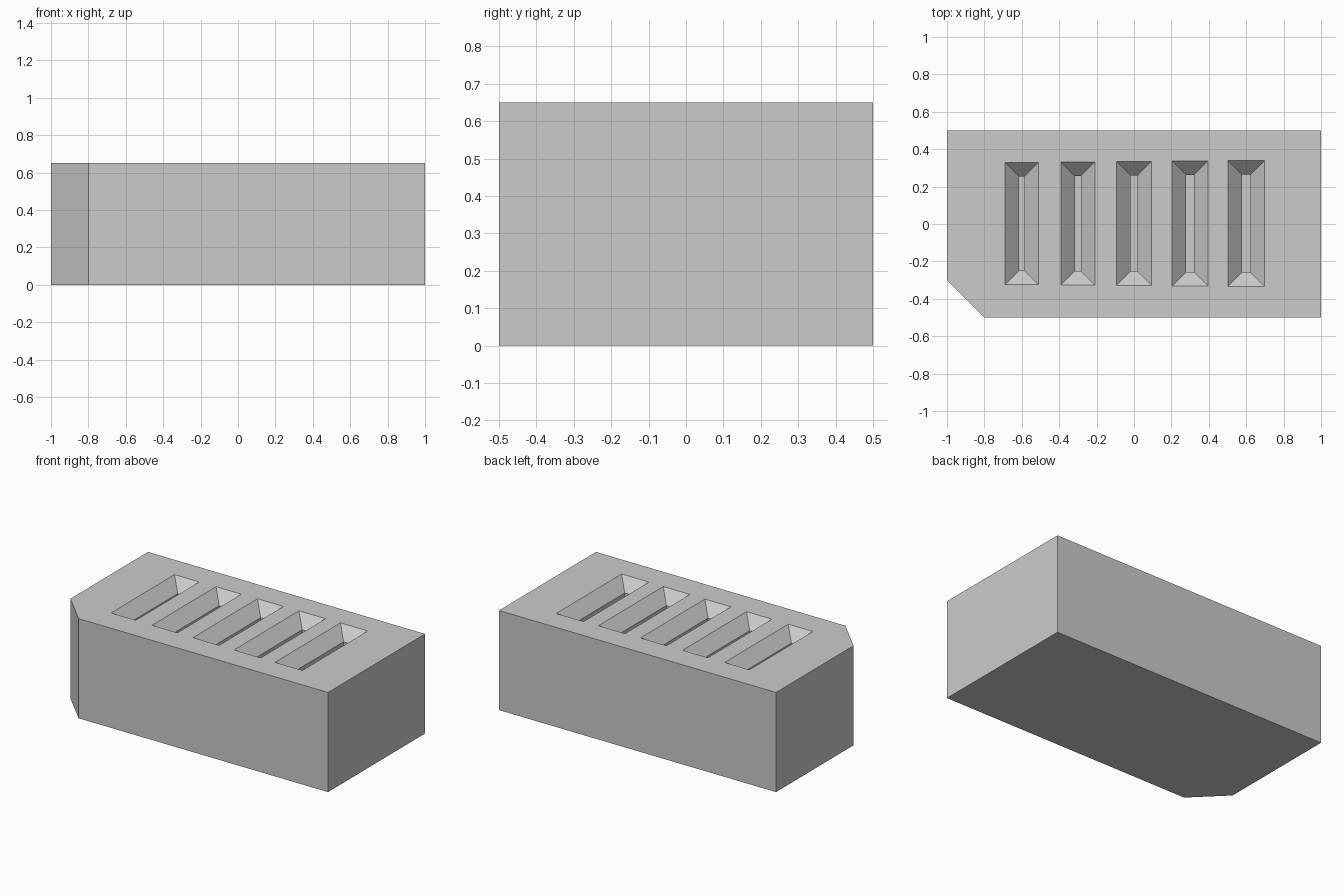
import bpy
import bmesh

default_cube = bpy.data.objects.get("Cube")
if default_cube:
    bpy.data.objects.remove(default_cube, do_unlink=True)

HEIGHT = 0.65
LEAD_IN = 0.075
SLOT_FLOOR = 0.15

grey = bpy.data.materials.new("plain_grey")
grey.use_nodes = True
colour = (0.6, 0.6, 0.6, 1)
grey.diffuse_color = colour
grey.node_tree.nodes["Principled BSDF"].inputs["Base Color"].default_value = colour


def loft(bm, rings):
    """Skin a closed solid through rings of points listed from bottom to top."""
    loops = [[bm.verts.new(p) for p in ring] for ring in rings]
    bm.faces.new(loops[0][::-1])
    bm.faces.new(loops[-1])
    n = len(loops[0])
    for low, high in zip(loops, loops[1:]):
        for i in range(n):
            j = (i + 1) % n
            bm.faces.new((low[i], low[j], high[j], high[i]))


def make_object(name, bm):
    mesh = bpy.data.meshes.new(name)
    bm.to_mesh(mesh)
    bm.free()
    mesh.materials.append(grey)
    obj = bpy.data.objects.new(name, mesh)
    bpy.context.collection.objects.link(obj)
    return obj


def rectangle(x, y, half_x, half_y, z):
    return [(x + sx * half_x, y + sy * half_y, z)
            for sx, sy in ((-1, -1), (1, -1), (1, 1), (-1, 1))]


# Block with one clipped vertical corner
outline = [(-0.8, -0.5), (1, -0.5), (1, 0.5), (-1, 0.5), (-1, -0.3)]
bm = bmesh.new()
loft(bm, [[(x, y, z) for x, y in outline] for z in (0, HEIGHT)])
block = make_object("slotted_block", bm)

# Upright slots, growing slightly to the left, each with a sloped lead-in
bm = bmesh.new()
for i in range(5):
    x = 0.3 * (i - 2)
    half_x = 0.014 + 0.0024 * i
    half_y = 0.252 + 0.0025 * i
    above = 0.02
    flare = LEAD_IN + above
    loft(bm, [
        rectangle(x, 0.003, half_x, half_y, SLOT_FLOOR),
        rectangle(x, 0.003, half_x, half_y, HEIGHT - LEAD_IN),
        rectangle(x, 0.003, half_x + flare, half_y + flare, HEIGHT + above),
    ])
cutter = make_object("slot_cutter", bm)
cutter.hide_render = True
cutter.hide_viewport = True
cutter.display_type = 'WIRE'

# Cut the slots out of the block
cut = block.modifiers.new("slots", 'BOOLEAN')
cut.operation = 'DIFFERENCE'
cut.solver = 'EXACT'
cut.object = cutter
